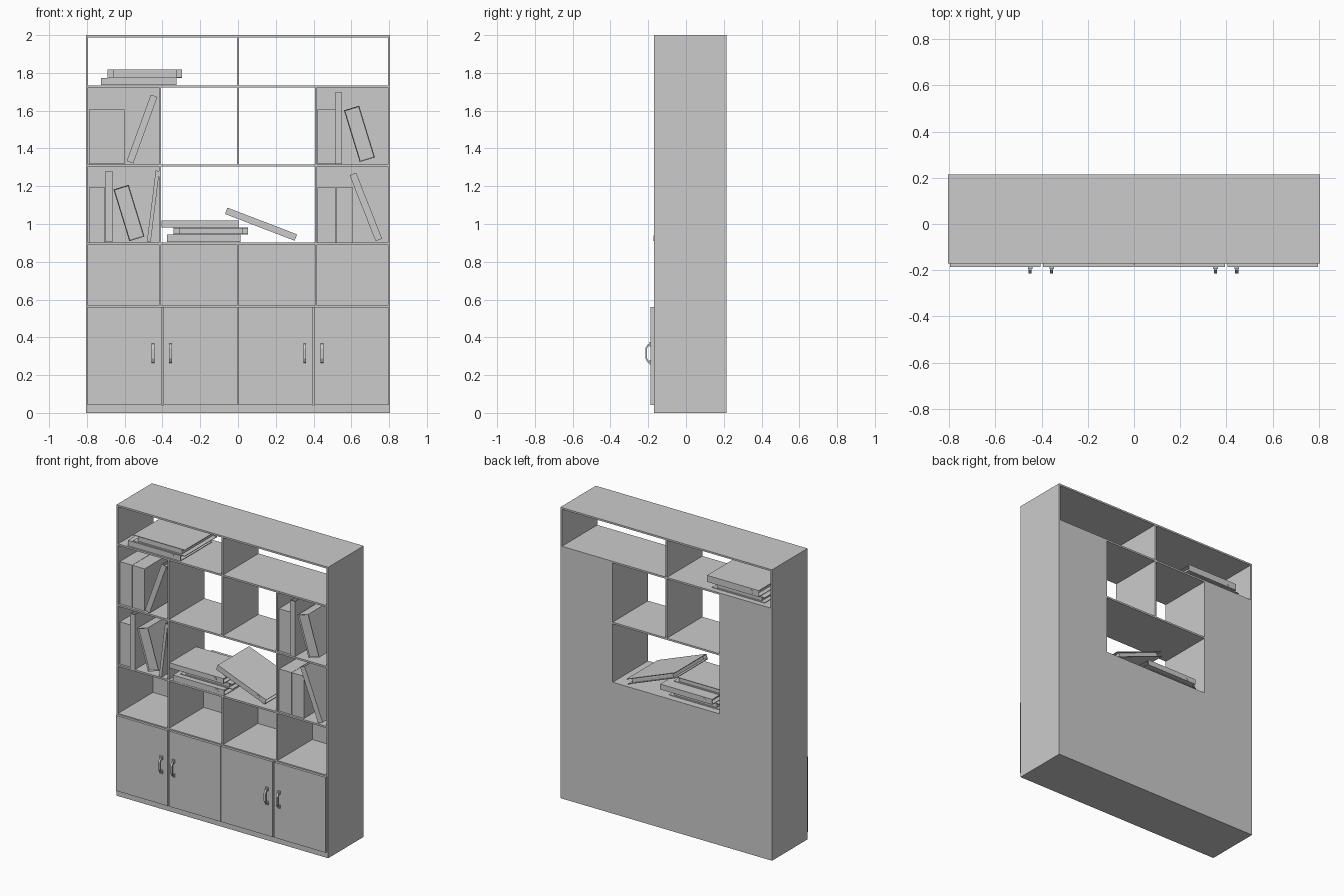
import bpy, bmesh
from math import radians
from mathutils import Matrix, Vector

if "Cube" in bpy.data.objects:
    bpy.data.objects.remove(bpy.data.objects["Cube"])


def add_box(bm, x0, x1, y0, y1, z0, z1):
    m = Matrix.Translation(((x0 + x1) / 2, (y0 + y1) / 2, (z0 + z1) / 2))
    m = m @ Matrix.Diagonal((x1 - x0, y1 - y0, z1 - z0, 1))
    return bmesh.ops.create_cube(bm, size=1, matrix=m)["verts"]


def finish(bm, name, loc=(0, 0, 0), tilt=0, turn=0):
    me = bpy.data.meshes.new(name)
    bm.to_mesh(me)
    bm.free()
    ob = bpy.data.objects.new(name, me)
    ob.location = loc
    ob.rotation_euler = (0, radians(tilt), radians(turn))
    bpy.context.collection.objects.link(ob)
    return ob


def box(name, *dims):
    bm = bmesh.new()
    add_box(bm, *dims)
    return finish(bm, name)


W, F, B, T = 0.805, -0.17, 0.215, 0.012
H = T / 2
BK = B - 0.006  # front of the back panel

# Carcass: sides, top, plinth
for s in (-1, 1):
    box("side_panel", *sorted((s * W, s * (W - T))), F, B, 0, 2)
box("top_panel", -W + T, W - T, F, B, 2 - T, 2)
box("plinth", -W + T, W - T, F, B, 0, 0.042)

# Shelves
for z in (0.562, 0.897, 1.31, 1.728):
    box("shelf", -W + T, W - T, F, B, z - H, z + H)

# Upright dividers
for x in (-0.413, 0.413):
    box("side_divider", x - H, x + H, F, B, 0.042, 1.728)
for z0, z1 in ((0.042, 0.897), (1.31, 1.728), (1.728, 1.99)):
    box("middle_divider", -H, H, F, B, z0, z1)

# Back panel with the open window
box("back_lower", -W + T, W - T, BK, B, 0, 0.897)
for s in (-1, 1):
    box("back_side", *sorted((s * 0.413, s * (W - T))), BK, B, 0.897, 1.73)

# Doors
for x0, x1 in ((-0.797, -0.405), (-0.395, -0.002), (0.002, 0.395), (0.405, 0.797)):
    box("door", x0, x1, -0.187, F, 0.042, 0.56)


# Handles: bent bar on two feet
def handle(x):
    bm = bmesh.new()
    outer = [(-0.187, 0.262), (-0.202, 0.266), (-0.215, 0.288), (-0.215, 0.342),
             (-0.202, 0.364), (-0.187, 0.368)]
    inner = [(-0.187, 0.358), (-0.198, 0.355), (-0.207, 0.339), (-0.207, 0.291),
             (-0.198, 0.275), (-0.187, 0.272)]
    f = bm.faces.new([bm.verts.new((x - 0.007, y, z)) for y, z in outer + inner])
    r = bmesh.ops.extrude_face_region(bm, geom=[f])
    bmesh.ops.translate(bm, vec=(0.014, 0, 0),
                        verts=[v for v in r["geom"] if isinstance(v, bmesh.types.BMVert)])
    bmesh.ops.recalc_face_normals(bm, faces=bm.faces)
    for z in (0.267, 0.363):
        add_box(bm, x - 0.01, x + 0.01, -0.194, -0.187, z - 0.012, z + 0.012)
    finish(bm, "handle")


for x in (-0.45, -0.357, 0.353, 0.445):
    handle(x)


# Folder: spine, two covers, inset pages and a finger ring on the spine
def folder(loc, tilt, length=0.39, thick=0.037, depth=0.34, flip=False, ring=False):
    bm = bmesh.new()
    l, d, t, c = length / 2, depth / 2, thick / 2, 0.004
    add_box(bm, -l, l, -d, -d + c, -t, t)
    add_box(bm, -l, l, -d + c, d, t - c, t)
    add_box(bm, -l, l, -d + c, d, -t, -t + c)
    add_box(bm, -l + 0.03, l - 0.03, -d + c, d - 0.012, -t + c, t - c)
    if ring:
        m = Matrix.Translation((0.137, -d, 0)) @ Matrix.Rotation(radians(90), 4, 'X')
        bmesh.ops.create_cone(bm, cap_ends=True, segments=16, radius1=0.014,
                              radius2=0.014, depth=0.003, matrix=m)
    finish(bm, "folder", loc, tilt, 180 if flip else 0)


# Lying stacks
folder((-0.525, 0.01, 1.754), 0, 0.4, ring=True)
folder((-0.493, 0.02, 1.796), 0, 0.394, 0.045, 0.35, flip=True, ring=True)
folder((-0.182, 0.0, 0.924), 0, 0.388, 0.04, ring=True)
folder((-0.145, 0.035, 0.963), 0, 0.395, 0.037, flip=True, ring=True)
folder((-0.2, -0.02, 1.0), 0, 0.41, 0.036, 0.29, ring=True)
folder((0.122, 0.03, 0.999), 21, 0.395, 0.036, ring=True)

# Standing and leaning folders
folder((-0.508, 0, 1.503), -70, 0.374)
folder((-0.449, 0, 1.094), -83, 0.378, 0.02)
folder((0.677, 0, 1.09), 68.5, 0.375)
folder((-0.683, 0, 1.092), 90, 0.377)
folder((0.533, 0, 1.507), 90, 0.38)

# Upright box files
for x0, x1, z in ((-0.79, -0.697, 1.317), (-0.695, -0.602, 1.317), (-0.79, -0.703, 0.903),
                  (0.42, 0.514, 1.317), (0.422, 0.516, 0.903), (0.518, 0.61, 0.903)):
    box("box_file", x0, x1, -0.155, 0.11, z, z + 0.29)

# Leaning box files with a recessed front
for x, z in ((-0.577, 1.058), (0.643, 1.477)):
    bm = bmesh.new()
    add_box(bm, -0.042, 0.042, -0.135, 0.135, -0.143, 0.143)
    bm.normal_update()
    front = [f for f in bm.faces if f.normal.y < -0.9]
    bmesh.ops.inset_region(bm, faces=front, thickness=0.006, depth=-0.01)
    finish(bm, "leaning_box_file", (x, -0.02, z), -17)
